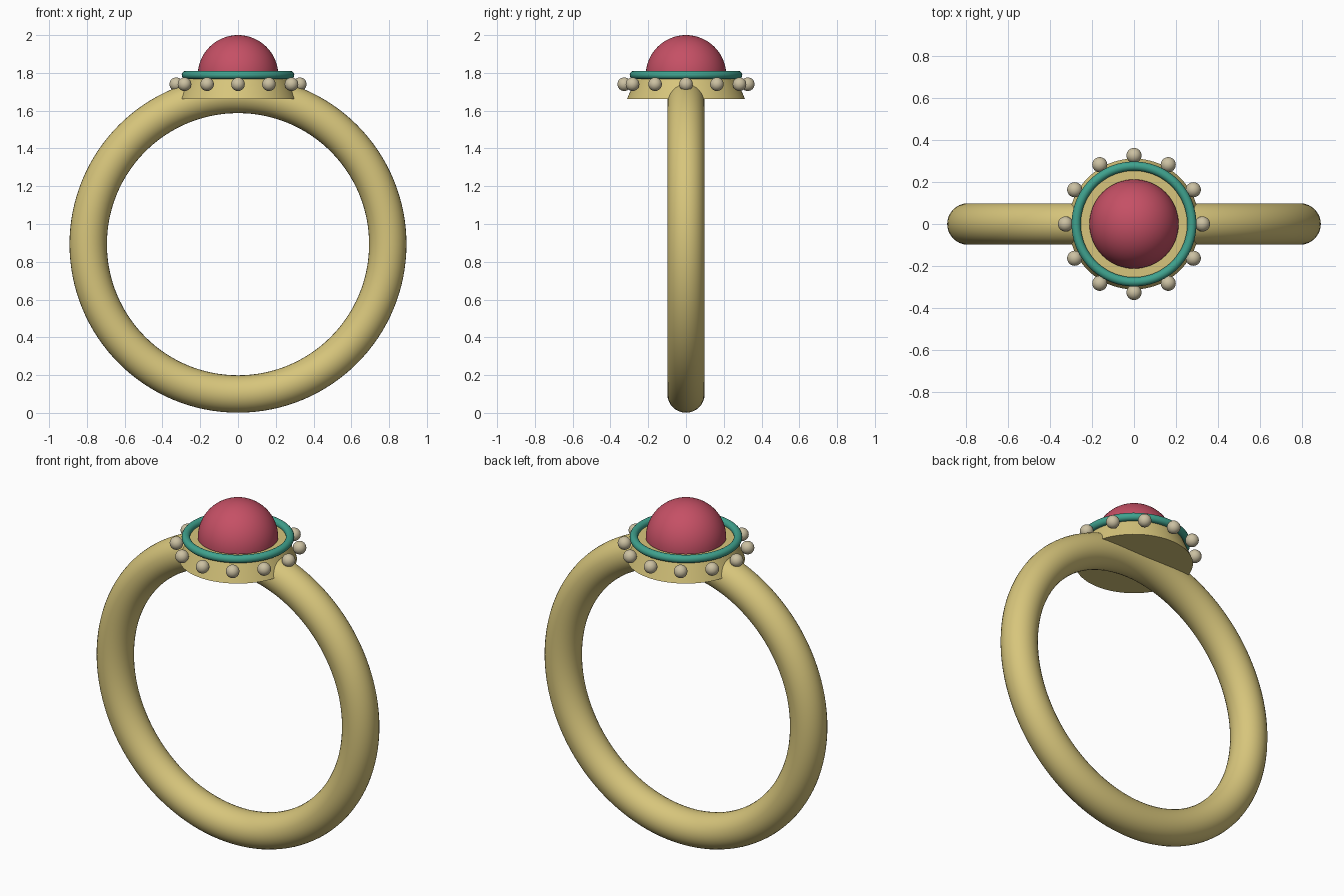
import bpy, math

if "Cube" in bpy.data.objects:
    bpy.data.objects.remove(bpy.data.objects["Cube"])


def material(name, rgb):
    m = bpy.data.materials.new(name)
    m.diffuse_color = (*rgb, 1)
    m.use_nodes = True
    m.node_tree.nodes["Principled BSDF"].inputs["Base Color"].default_value = m.diffuse_color
    return m


gold = material("gold", (0.68, 0.56, 0.20))
ruby = material("ruby red", (0.56, 0.08, 0.13))
teal = material("teal enamel", (0.05, 0.36, 0.27))
pearl = material("pale bead", (0.60, 0.53, 0.36))


def finish(name, mat):
    ob = bpy.context.object
    ob.name = name
    ob.data.materials.append(mat)
    bpy.ops.object.shade_smooth_by_angle(angle=math.radians(35))
    return ob


# Finger band, standing upright in the xz plane
bpy.ops.mesh.primitive_torus_add(major_radius=0.793, minor_radius=0.099,
                                 major_segments=128, minor_segments=32,
                                 location=(0, 0, 0.893), rotation=(math.pi / 2, 0, 0))
finish("band", gold)

# Tapered setting under the stone
bpy.ops.mesh.primitive_cone_add(vertices=96, radius1=0.312, radius2=0.262, depth=0.12,
                                location=(0, 0, 1.722))
finish("setting", gold)

# Enamel rim
bpy.ops.mesh.primitive_torus_add(major_radius=0.276, minor_radius=0.022,
                                 major_segments=96, minor_segments=20,
                                 location=(0, 0, 1.789))
finish("enamel_rim", teal)

# Domed stone: a closed half-sphere made by spinning a quarter arc
R, N, S = 0.213, 20, 64
verts = [(R * math.cos(a) * math.cos(t), R * math.cos(a) * math.sin(t), R * math.sin(a))
         for a in (math.pi / 2 * i / N for i in range(N))
         for t in (2 * math.pi * j / S for j in range(S))]
verts.append((0, 0, R))
faces = [(i * S + j, i * S + (j + 1) % S, (i + 1) * S + (j + 1) % S, (i + 1) * S + j)
         for i in range(N - 1) for j in range(S)]
faces += [((N - 1) * S + j, (N - 1) * S + (j + 1) % S, N * S) for j in range(S)]
faces.append(tuple(reversed(range(S))))
mesh = bpy.data.meshes.new("stone")
mesh.from_pydata(verts, [], faces)
stone = bpy.data.objects.new("stone", mesh)
bpy.context.collection.objects.link(stone)
stone.location.z = 2.0 - R
bpy.ops.object.select_all(action='DESELECT')
stone.select_set(True)
bpy.context.view_layer.objects.active = stone
finish("stone", ruby)

# Twelve beads around the setting
for i in range(12):
    a = i * math.pi / 6
    bpy.ops.mesh.primitive_uv_sphere_add(segments=32, ring_count=16, radius=0.036,
                                         location=(0.327 * math.cos(a), 0.327 * math.sin(a), 1.74))
    finish(f"bead_{i + 1}", pearl)
